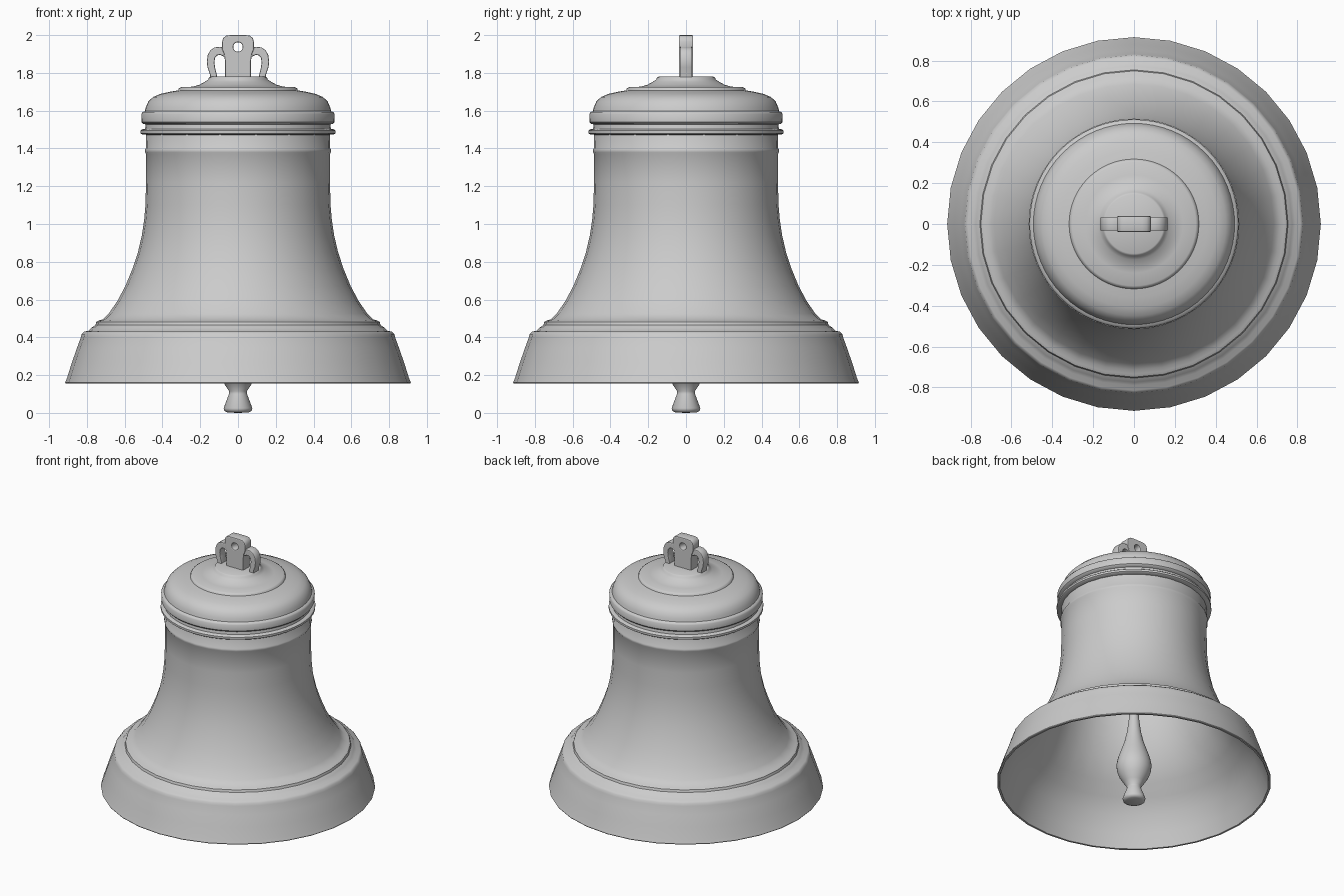
import bpy, bmesh, math


def smooth(ob, angle=40):
    bpy.ops.object.select_all(action='DESELECT')
    ob.select_set(True)
    bpy.context.view_layer.objects.active = ob
    bpy.ops.object.shade_smooth_by_angle(angle=math.radians(angle))


def lathe(name, profile, sides, angle=40):
    """Revolve (radius, z) points about the z axis."""
    bm = bmesh.new()
    verts = [bm.verts.new((r, 0, z)) for r, z in profile]
    edges = [bm.edges.new(p) for p in zip(verts, verts[1:])]
    bmesh.ops.spin(bm, geom=verts + edges, cent=(0, 0, 0), axis=(0, 0, 1),
                   angle=2 * math.pi, steps=sides, use_merge=True)
    bmesh.ops.remove_doubles(bm, verts=bm.verts, dist=1e-5)
    bmesh.ops.recalc_face_normals(bm, faces=bm.faces)
    me = bpy.data.meshes.new(name)
    bm.to_mesh(me)
    bm.free()
    ob = bpy.data.objects.new(name, me)
    bpy.context.collection.objects.link(ob)
    smooth(ob, angle)
    return ob


def plate(name, outlines, half_depth, bevel=0.006):
    """Filled (x, z) outlines, inner ones being holes, extruded along y."""
    cu = bpy.data.curves.new(name + "_outline", 'CURVE')
    cu.dimensions = '2D'
    cu.fill_mode = 'BOTH'
    cu.extrude = half_depth - bevel
    cu.bevel_depth = bevel
    cu.bevel_resolution = 1
    cu.offset = -bevel
    for pts in outlines:
        sp = cu.splines.new('POLY')
        sp.points.add(len(pts) - 1)
        for p, (x, z) in zip(sp.points, pts):
            p.co = (x, z, 0, 1)
        sp.use_cyclic_u = True
    ob = bpy.data.objects.new(name, cu)
    bpy.context.collection.objects.link(ob)
    ob.rotation_euler = (math.pi / 2, 0, 0)
    bpy.ops.object.select_all(action='DESELECT')
    ob.select_set(True)
    bpy.context.view_layer.objects.active = ob
    bpy.ops.object.convert(target='MESH')
    ob = bpy.context.view_layer.objects.active
    ob.name = name
    smooth(ob, 35)


# bell wall: outside from shoulder down to lip, then up the inside
lathe("bell_body", [
    (0.485, 1.55), (0.488, 1.40), (0.492, 1.395), (0.492, 1.38), (0.486, 1.37),
    (0.487, 1.22), (0.490, 1.10), (0.497, 1.02), (0.509, 0.94), (0.530, 0.85),
    (0.560, 0.76), (0.597, 0.67), (0.640, 0.59), (0.685, 0.525), (0.715, 0.495),
    (0.735, 0.49), (0.75, 0.482), (0.755, 0.465), (0.775, 0.452), (0.79, 0.435),
    (0.815, 0.43), (0.828, 0.418), (0.832, 0.40), (0.852, 0.345),
    (0.88, 0.265), (0.905, 0.185), (0.915, 0.16), (0.912, 0.155),
    (0.898, 0.155), (0.86, 0.25), (0.81, 0.36), (0.74, 0.455), (0.665, 0.53),
    (0.58, 0.66), (0.525, 0.80), (0.49, 0.94), (0.472, 1.10), (0.468, 1.22),
    (0.468, 1.55), (0.43, 1.64), (0.30, 1.685), (0, 1.69)], 32)

# raised band under the shoulder
lathe("shoulder_band", [
    (0.48, 1.472), (0.508, 1.474), (0.516, 1.48), (0.516, 1.495),
    (0.508, 1.501), (0.492, 1.504), (0.488, 1.53)], 48)

# domed cap
lathe("bell_cap", [
    (0.48, 1.525), (0.502, 1.53), (0.511, 1.54), (0.512, 1.582), (0.505, 1.592),
    (0.493, 1.597), (0.488, 1.618), (0.475, 1.648), (0.45, 1.672), (0.41, 1.689),
    (0.36, 1.70), (0.318, 1.707), (0.313, 1.718), (0.303, 1.724), (0.24, 1.727),
    (0.205, 1.737), (0.175, 1.753), (0.158, 1.765), (0.154, 1.775),
    (0.145, 1.78), (0, 1.78)], 64)

# clapper hanging inside
lathe("clapper", [
    (0, 0), (0.055, 0.002), (0.072, 0.01), (0.076, 0.025), (0.048, 0.10),
    (0.047, 0.115), (0.07, 0.15), (0.098, 0.195), (0.114, 0.24), (0.117, 0.28),
    (0.108, 0.33), (0.088, 0.39), (0.064, 0.46), (0.046, 0.54), (0.034, 0.64),
    (0.028, 0.75), (0.026, 1.69)], 32, 50)

# crown: centre plate with bolt hole
half = [(0.068, 1.765), (0.068, 1.86), (0.074, 1.90), (0.084, 1.925),
        (0.084, 1.965), (0.078, 1.985), (0.062, 1.997), (0.04, 2.0)]
hole = [(0.025 * math.cos(a * math.pi / 12), 1.937 + 0.025 * math.sin(a * math.pi / 12))
        for a in range(24)]
plate("crown_plate", [half + [(-x, z) for x, z in reversed(half)], hole], 0.038)

# crown: a loop on each side
loop = [(0.112, 1.765), (0.148, 1.765), (0.148, 1.79), (0.162, 1.83),
        (0.165, 1.86), (0.160, 1.895), (0.146, 1.92), (0.124, 1.935),
        (0.095, 1.938), (0.06, 1.93), (0.06, 1.88), (0.078, 1.888),
        (0.095, 1.895), (0.11, 1.893), (0.121, 1.88), (0.125, 1.855),
        (0.121, 1.825), (0.112, 1.79)]
for side, s in (("right", 1), ("left", -1)):
    plate("crown_loop_" + side, [[(s * x, z) for x, z in loop][::s]], 0.033)
